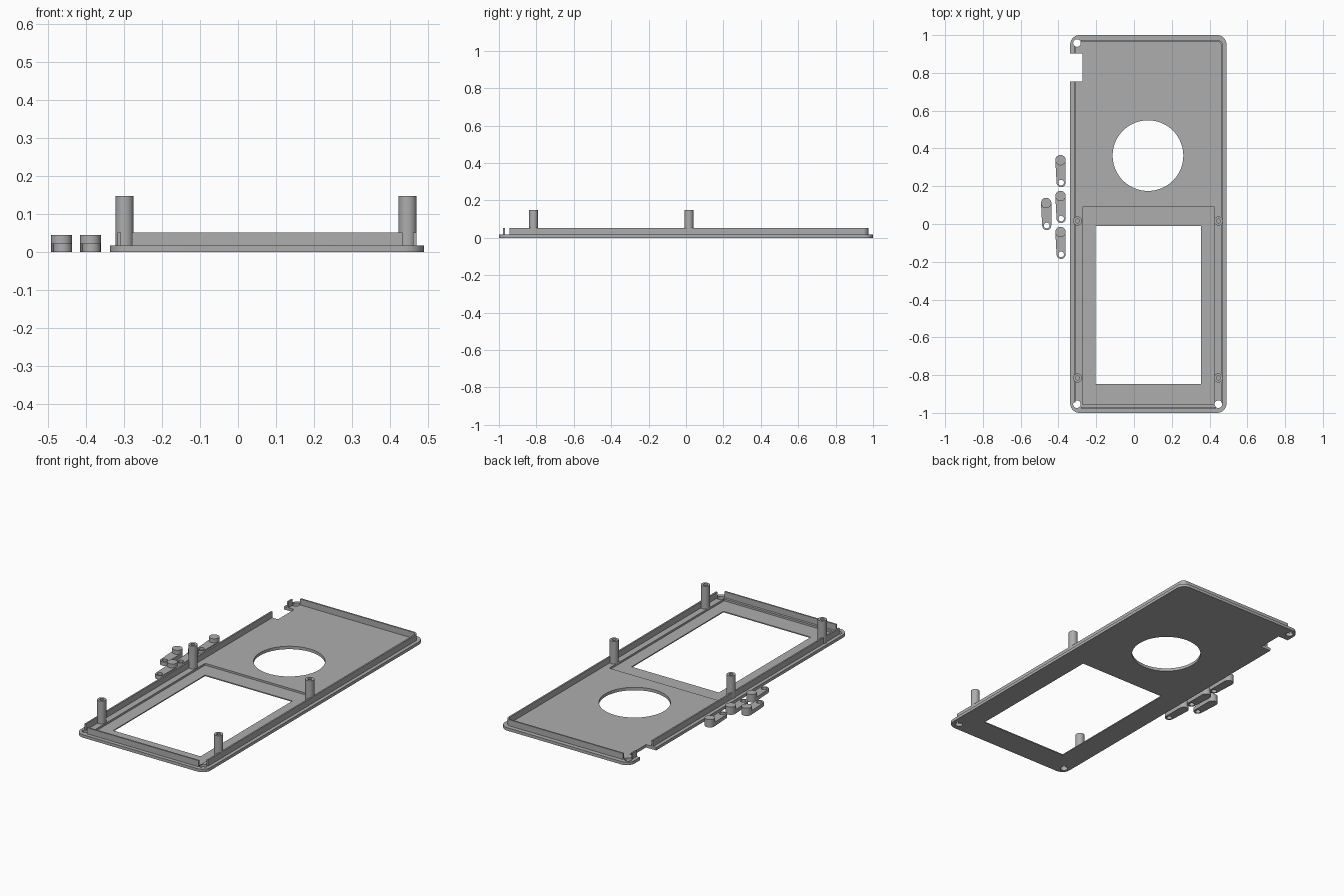
import bpy
import bmesh
from math import cos, sin, pi, radians

old = bpy.data.objects.get("Cube")
if old:
    bpy.data.objects.remove(old, do_unlink=True)

grey = bpy.data.materials.new("light grey plastic")
grey.use_nodes = True
COLOUR = (0.42, 0.42, 0.42, 1)
grey.diffuse_color = COLOUR
grey.node_tree.nodes["Principled BSDF"].inputs["Base Color"].default_value = COLOUR


def arc(x, y, r, start, end, steps):
    angles = [start + (end - start) * i / steps for i in range(steps + 1)]
    return [(x + r * cos(a), y + r * sin(a)) for a in angles]


def circle(x, y, r, steps=40):
    return arc(x, y, r, 0, 2 * pi, steps)[:-1]


def rect(x0, x1, y0, y1):
    return [(x0, y0), (x1, y0), (x1, y1), (x0, y1)]


def rounded(x0, x1, y0, y1, r):
    corners = [(x1 - r, y1 - r), (x0 + r, y1 - r), (x0 + r, y0 + r), (x1 - r, y0 + r)]
    points = []
    for i, (x, y) in enumerate(corners):
        points += arc(x, y, r, i * pi / 2, (i + 1) * pi / 2, 8)
    return points


def prism(name, outline, z0, z1):
    """Extrude a counter-clockwise outline between two heights."""
    bm = bmesh.new()
    face = bm.faces.new([bm.verts.new((x, y, z0)) for x, y in outline])
    top = bmesh.ops.extrude_face_region(bm, geom=[face])["geom"]
    bmesh.ops.translate(bm, vec=(0, 0, z1 - z0),
                        verts=[v for v in top if isinstance(v, bmesh.types.BMVert)])
    bmesh.ops.recalc_face_normals(bm, faces=bm.faces)
    mesh = bpy.data.meshes.new(name)
    bm.to_mesh(mesh)
    bm.free()
    mesh.materials.append(grey)
    obj = bpy.data.objects.new(name, mesh)
    bpy.context.collection.objects.link(obj)
    return obj


def activate(obj):
    bpy.ops.object.select_all(action='DESELECT')
    obj.select_set(True)
    bpy.context.view_layer.objects.active = obj


def combine(obj, outline, z0, z1, operation='DIFFERENCE'):
    """Cut a prism from the object, or join one to it."""
    tool = prism("helper", outline, z0, z1)
    tool.hide_render = True
    mod = obj.modifiers.new("shape", 'BOOLEAN')
    mod.operation = operation
    mod.solver = 'EXACT'
    mod.object = tool
    activate(obj)
    bpy.ops.object.modifier_apply(modifier=mod.name)
    bpy.data.objects.remove(tool, do_unlink=True)


def finish(obj):
    activate(obj)
    bpy.ops.object.shade_smooth_by_angle(angle=radians(30))


LOW, HIGH = -0.1, 0.3
PLATE = 0.017
notch = rect(-0.5, -0.273, 0.754, 0.902)

# Base plate with recess, window, round opening, side notch and screw holes
plate = prism("cover_plate", rounded(-0.338, 0.49, -1, 1, 0.05), 0, PLATE)
combine(plate, rect(-0.273, 0.426, -0.955, 0.09), 0.006, HIGH)
combine(plate, rect(-0.203, 0.354, -0.847, -0.01), LOW, HIGH)
combine(plate, circle(0.074, 0.362, 0.187, 96), LOW, HIGH)
combine(plate, notch, LOW, HIGH)
for x, y in [(-0.302, 0.958), (-0.302, -0.954), (0.447, -0.954)]:
    combine(plate, circle(x, y, 0.02), LOW, HIGH)
finish(plate)

# Thin rim wall, open at the notch and at the three screw corners
rim = prism("rim_wall", rounded(-0.318, 0.47, -0.978, 0.975, 0.03), PLATE - 0.002, 0.052)
combine(rim, rounded(-0.309, 0.461, -0.969, 0.966, 0.021), LOW, HIGH)
combine(rim, notch, LOW, HIGH)
for x0, x1, y0, y1 in [(-0.5, -0.28, -1.1, -0.944), (0.433, 0.6, -1.1, -0.944),
                       (-0.5, -0.28, 0.94, 1.1)]:
    combine(rim, rect(x0, x1, y0, y1), LOW, HIGH)
finish(rim)

# Four hollow mounting posts
for side, x in [("right", -0.299), ("left", 0.447)]:
    for end, y in [("front", -0.815), ("middle", 0.016)]:
        post = prism(f"{end}_{side}_post", circle(x, y, 0.024), PLATE - 0.005, 0.148)
        combine(post, circle(x, y, 0.011, 24), 0.03, HIGH)
        finish(post)

# Loose button levers: tapered arm, raised button end and pivot hole
for i, (x, y) in enumerate([(-0.389, 0.338), (-0.389, 0.148), (-0.389, -0.042), (-0.465, 0.111)]):
    px, py = x + 0.003, y - 0.119
    outline = arc(x, y, 0.0275, 0, pi, 20) + arc(px, py, 0.024, pi, 2 * pi, 20)
    lever = prism(f"button_lever_{i + 1}", outline, 0, 0.022)
    combine(lever, circle(x, y, 0.0275), 0, 0.045, 'UNION')
    combine(lever, circle(px, py, 0.015, 24), LOW, HIGH)
    finish(lever)
